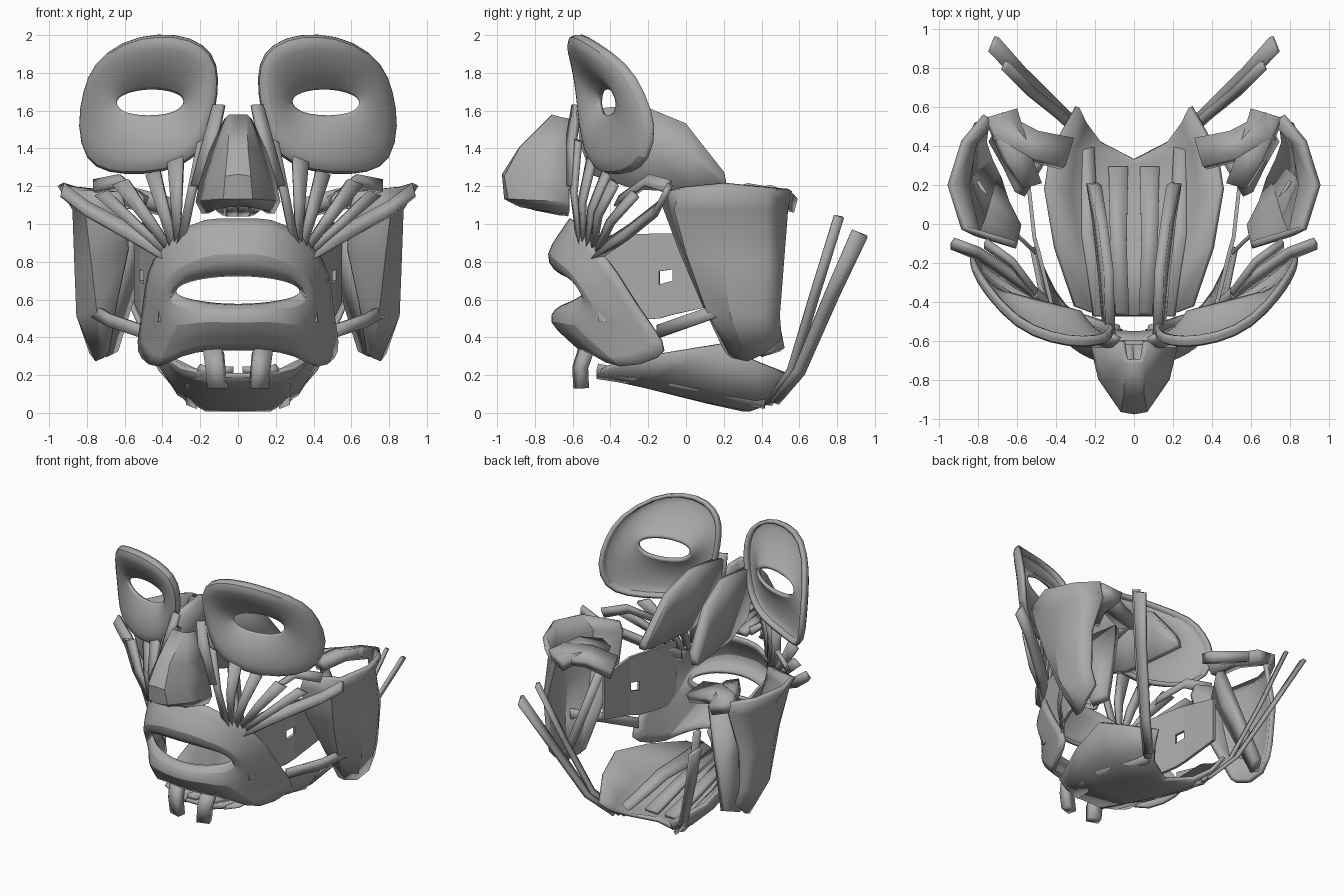
import bpy
import math
from mathutils import Vector

default_cube = bpy.data.objects.get("Cube")
if default_cube:
    bpy.data.objects.remove(default_cube, do_unlink=True)

# One matte grey for the whole model
grey = bpy.data.materials.new("matte grey")
grey.use_nodes = True
colour = (0.4, 0.4, 0.4, 1)
grey.diffuse_color = colour
grey.node_tree.nodes["Principled BSDF"].inputs["Base Color"].default_value = colour


def sheet(name, rows, thickness=.03, closed=False, smooth_levels=1, mirrored=True):
    """Skin a grid of points, mirror it, soften it and give it thickness."""
    width = len(rows[0])
    verts = [point for row in rows for point in row]
    faces = []
    for r in range(len(rows) - 1):
        for c in range(width if closed else width - 1):
            n = (c + 1) % width
            faces.append((r * width + c, r * width + n,
                          (r + 1) * width + n, (r + 1) * width + c))
    mesh = bpy.data.meshes.new(name)
    mesh.from_pydata(verts, [], faces)
    mesh.materials.append(grey)
    obj = bpy.data.objects.new(name, mesh)
    bpy.context.collection.objects.link(obj)
    if mirrored:
        mirror = obj.modifiers.new("Mirror", "MIRROR")
        mirror.use_clip = True
        mirror.merge_threshold = .002
    if smooth_levels:
        soften = obj.modifiers.new("Soften", "SUBSURF")
        soften.levels = soften.render_levels = smooth_levels
    solid = obj.modifiers.new("Thickness", "SOLIDIFY")
    solid.thickness = thickness
    solid.offset = 0
    bpy.ops.object.select_all(action="DESELECT")
    obj.select_set(True)
    bpy.context.view_layer.objects.active = obj
    bpy.ops.object.shade_smooth_by_angle(angle=math.radians(35))
    return obj


def strap(name, path, widths, across, thickness=.03):
    """A flat band along a path; widths run from the first end to the last."""
    side = Vector(across).normalized()
    rows = []
    for i, point in enumerate(path):
        t = i / (len(path) - 1)
        half = side * (widths[0] + (widths[1] - widths[0]) * t) / 2
        rows.append([Vector(point) - half, Vector(point) + half])
    return sheet(name, rows, thickness, smooth_levels=0)


def blend(outer, inner, t, push):
    """Ring of points between two outlines, moved along y by push."""
    ring = [Vector(a).lerp(Vector(b), t) for a, b in zip(outer, inner)]
    return [p + Vector((0, push, 0)) for p in ring]


# Eye muscles: dished rings around an almond opening
eye_outline = [
    (.84, -.20, 1.52), (.81, -.27, 1.70), (.76, -.35, 1.84), (.61, -.53, 1.96),
    (.42, -.61, 2.0), (.25, -.63, 1.98), (.14, -.61, 1.90), (.11, -.58, 1.78),
    (.13, -.56, 1.60), (.18, -.54, 1.42), (.29, -.50, 1.31), (.50, -.45, 1.27),
    (.69, -.33, 1.28), (.80, -.24, 1.34)]
eye_hole = []
for corner in eye_outline:
    a = math.atan2(corner[2] - 1.64, corner[0] - .46)
    x = .46 + .19 * math.cos(a)
    eye_hole.append((x, -.57 + x * .25, 1.645 + .08 * math.sin(a)))
eye_rings = [blend(eye_outline, eye_hole, t, push) for t, push in
             ((0, .05), (0, 0), (.2, -.02), (.6, -.01), (.9, .03), (1, .05))]
sheet("eye_ring", eye_rings, .025, closed=True)

# Mouth muscle and chin: a fan of points from the lips to the outer border
mouth_outline = [
    (0, -.61, 1.02), (.18, -.60, 1.03), (.31, -.55, .95), (.40, -.47, .88),
    (.48, -.36, .74), (.49, -.26, .56), (.53, -.10, .36), (.51, -.12, .29),
    (.42, -.36, .22), (.30, -.48, .32), (.14, -.55, .34), (0, -.56, .34)]
mouth_hole = []
for i in range(len(mouth_outline)):
    a = math.pi * (.5 - i / (len(mouth_outline) - 1))
    x = .34 * math.cos(a)
    mouth_hole.append((x if x > .001 else 0, -.64 + x * x, .65 + .085 * math.sin(a)))
mouth_rings = [blend(mouth_outline, mouth_hole, t, push) for t, push in
               ((0, 0), (.3, -.05), (.65, -.11), (.9, -.06), (1, 0))]
sheet("mouth_ring", mouth_rings, .025)

# Nose: bridge, wings and underside
nose_rows = [
    [(0, -.70, 1.57), (.04, -.70, 1.57), (.05, -.66, 1.56), (.06, -.60, 1.55)],
    [(0, -.87, 1.40), (.045, -.87, 1.40), (.10, -.77, 1.38), (.14, -.62, 1.38)],
    [(0, -.96, 1.26), (.06, -.95, 1.25), (.14, -.82, 1.24), (.19, -.62, 1.22)],
    [(0, -.95, 1.14), (.07, -.93, 1.14), (.17, -.79, 1.13), (.21, -.62, 1.12)],
    [(0, -.89, 1.11), (.05, -.86, 1.10), (.15, -.75, 1.08), (.18, -.62, 1.06)]]
sheet("nose", nose_rows, .03, smooth_levels=0)
strap("nose_septum", [(.03, -.88, 1.11), (.03, -.62, 1.06)], (.05, .07), (1, 0, 0), .04)
strap("nostril_wing", [(.07, -.66, 1.07), (.12, -.80, 1.10), (.17, -.66, 1.08)],
      (.05, .05), (0, 0, 1))
strap("nose_side", [(.10, -.58, 1.63), (.15, -.61, 1.42), (.2, -.62, 1.2)],
      (.06, .1), (1, .5, 0))

# Temple sheets: upright, running back from the nose bridge
temple_rows = [
    [(.12, -.58, 1.60), (.13, -.24, 1.63), (.16, 0, 1.53), (.19, .2, 1.27)],
    [(.13, -.56, 1.42), (.15, -.24, 1.42), (.18, .02, 1.37), (.21, .21, 1.23)],
    [(.14, -.50, 1.26), (.16, -.26, 1.18), (.19, .02, 1.18), (.22, .21, 1.19)]]
sheet("temple_sheet", temple_rows, .05, smooth_levels=0)

# Straps fanning up from the corner of the mouth
fan = [
    ("inner_lip_lifter", (.19, -.57, 1.44), (.30, -.56, .90), (.05, .05)),
    ("lip_lifter", (.33, -.50, 1.34), (.32, -.54, .90), (.09, .03)),
    ("outer_lip_lifter", (.45, -.42, 1.27), (.34, -.52, .88), (.08, .04)),
    ("inner_cheek_strap", (.62, -.38, 1.22), (.37, -.49, .88), (.09, .04)),
    ("middle_cheek_strap", (.72, -.27, 1.16), (.39, -.47, .86), (.08, .04))]
for name, top, bottom, widths in fan:
    middle = Vector(top).lerp(Vector(bottom), .5) + Vector((0, -.03, 0))
    strap(name, [top, middle, bottom], widths, (1, .3, -.4))
strap("outer_cheek_strap", [(.93, -.10, 1.18), (.80, -.15, 1.08), (.58, -.30, .96),
                            (.37, -.48, .84)], (.07, .09), (-.3, .5, 1), .035)
strap("rear_cheek_strap", [(.76, -.10, 1.20), (.62, -.20, 1.23), (.50, -.36, 1.12)],
      (.07, .06), (0, .5, 1))
strap("smile_strap", [(.80, .22, .56), (.68, .02, .49), (.50, -.15, .43)],
      (.07, .07), (0, 0, 1), .02)

# Cheek wall with a small square window
cheek_y = (-.46, -.14, -.07, .20)
cheek_x = (.41, .49, .51, .54)
cheek_z = ((.94, .95, .95, .90), (.75, .75, .76, .76),
           (.68, .68, .70, .70), (.48, .50, .52, .58))
cheek = sheet("cheek_wall", [list(zip(cheek_x, cheek_y, z)) for z in cheek_z],
              .02, smooth_levels=0)
window = cheek.data.polygons[4].index
kept = [tuple(p.vertices) for p in cheek.data.polygons if p.index != window]
points = [v.co.copy() for v in cheek.data.vertices]
cheek.data.clear_geometry()
cheek.data.from_pydata(points, [], kept)

# Jaw muscle: curved outer wall with a flared rim on top
jaw_rows = [
    [(.62, -.10, 1.17), (.87, -.02, 1.19), (.94, .2, 1.21), (.87, .42, 1.19), (.76, .55, 1.18)],
    [(.60, -.11, 1.10), (.80, -.05, 1.08), (.86, .2, 1.08), (.82, .42, 1.08), (.72, .53, 1.08)],
    [(.58, -.02, .86), (.77, .02, .83), (.85, .2, .80), (.85, .42, .80), (.80, .51, .80)],
    [(.64, .10, .58), (.74, .12, .55), (.84, .24, .52), (.83, .40, .52), (.79, .49, .52)],
    [(.68, .22, .33), (.70, .25, .30), (.74, .33, .28), (.77, .42, .32), (.76, .50, .40)]]
sheet("jaw_muscle", jaw_rows, .035, smooth_levels=0)

# Deep jaw blocks behind the jaw muscle
strap("deep_jaw_slab", [(.52, .26, .98), (.60, .36, .66), (.69, .46, .32)],
      (.26, .12), (-.6, 1, .3), .06)
strap("deep_jaw_arm", [(.34, .36, 1.08), (.52, .40, 1.13), (.70, .50, 1.15)],
      (.16, .14), (.3, -1, .4), .07)
strap("deep_jaw_wedge", [(.53, .20, 1.12), (.60, .34, 1.16), (.68, .56, 1.12)],
      (.10, .16), (1, -.3, .3), .08)

# Chin nubs hanging below the lower lip
strap("chin_nub", [(.13, -.53, .33), (.12, -.56, .24), (.11, -.555, .13)],
      (.10, .09), (1, .3, 0), .06)

# Floor of the jaw: shallow trough rising at the sides, horned at the back
floor_rows = [
    [(0, -.47, .20), (.10, -.47, .20), (.22, -.45, .22), (.30, -.42, .24)],
    [(0, -.20, .14), (.15, -.20, .14), (.28, -.18, .19), (.40, -.12, .31)],
    [(0, .12, .06), (.18, .14, .06), (.33, .16, .14), (.45, .18, .36)],
    [(0, .30, .02), (.17, .34, .02), (.31, .38, .10), (.42, .37, .27)],
    [(0, .33, .02), (.17, .42, .05), (.25, .52, .10), (.29, .60, .18)]]
sheet("jaw_floor", floor_rows, .025, smooth_levels=0)
strap("floor_strap", [(.06, -.46, .23), (.08, -.1, .15), (.08, .29, .05)], (.07, .1), (1, 0, 0))
strap("side_floor_strap", [(.15, -.47, .22), (.23, -.05, .15), (.24, .42, .05)],
      (.12, .06), (1, 0, .4), .04)

# Long slender straps rising from the back of the floor
strap("inner_rear_strap", [(.24, .43, .05), (.38, .56, .22), (.53, .68, .62), (.66, .81, 1.04)],
      (.05, .05), (-.4, 1, -.2), .025)
strap("outer_rear_strap", [(.26, .47, .06), (.40, .60, .22), (.58, .77, .62), (.72, .92, .95)],
      (.05, .09), (-.4, 1, -.4), .025)
